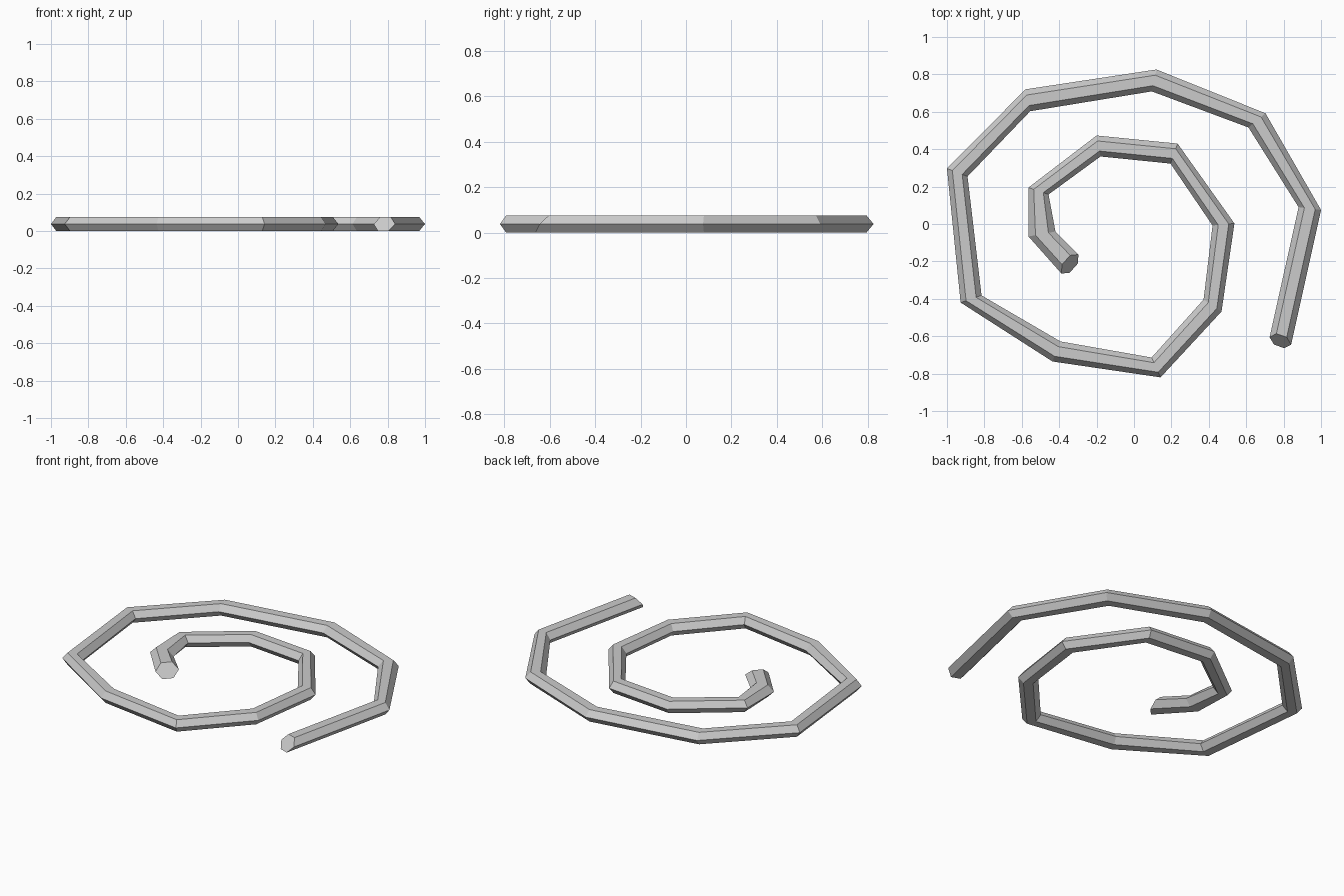
import bpy, bmesh
from mathutils import Vector

if "Cube" in bpy.data.objects:
    bpy.data.objects.remove(bpy.data.objects["Cube"])

# Spiral corners, outer tip to inner tip: (outer x, outer y, inner x, inner y)
CORNERS = [
    (0.84, -0.645, 0.725, -0.605), (1.00, 0.075, 0.88, 0.09),
    (0.703, 0.592, 0.612, 0.516), (0.12, 0.826, 0.095, 0.709),
    (-0.58, 0.72, -0.555, 0.603), (-1.00, 0.297, -0.89, 0.254),
    (-0.927, -0.42, -0.815, -0.382), (-0.436, -0.735, -0.393, -0.628),
    (0.142, -0.82, 0.094, -0.714), (0.468, -0.468, 0.372, -0.404),
    (0.537, 0.003, 0.42, -0.008), (0.233, 0.43, 0.195, 0.323),
    (-0.20, 0.473, -0.179, 0.361), (-0.564, 0.195, -0.457, 0.158),
    (-0.564, -0.067, -0.42, -0.04), (-0.388, -0.265, -0.297, -0.163),
]
# Hexagonal section: (position across the bar, height)
H = 0.075
SECTION = [(0, H / 2), (0.26, H), (0.74, H), (1, H / 2), (0.74, 0), (0.26, 0)]
OVERHANG = 0.03  # slanted tips: the lower edge reaches further than the upper

pairs = [(Vector((a, b, 0)), Vector((c, d, 0))) for a, b, c, d in CORNERS]
mids = [(o + i) / 2 for o, i in pairs]

bm = bmesh.new()
rings = []
for k, (o, i) in enumerate(pairs):
    lean = Vector()
    if k == 0:
        lean = (mids[0] - mids[1]).normalized() * OVERHANG
    elif k == len(pairs) - 1:
        lean = (mids[-1] - mids[-2]).normalized() * OVERHANG
    rings.append([bm.verts.new(o.lerp(i, t) + Vector((0, 0, z)) + lean * (1 - 2 * z / H))
                  for t, z in SECTION])

# Side faces between neighbouring rings, then the two end caps
for r, s in zip(rings, rings[1:]):
    for j in range(6):
        n = (j + 1) % 6
        bm.faces.new((r[j], r[n], s[n], s[j]))
bm.faces.new(rings[0])
bm.faces.new(rings[-1])
bmesh.ops.recalc_face_normals(bm, faces=bm.faces)

mesh = bpy.data.meshes.new("spiral_coil")
bm.to_mesh(mesh)
bm.free()
bpy.context.collection.objects.link(bpy.data.objects.new("spiral_coil", mesh))
